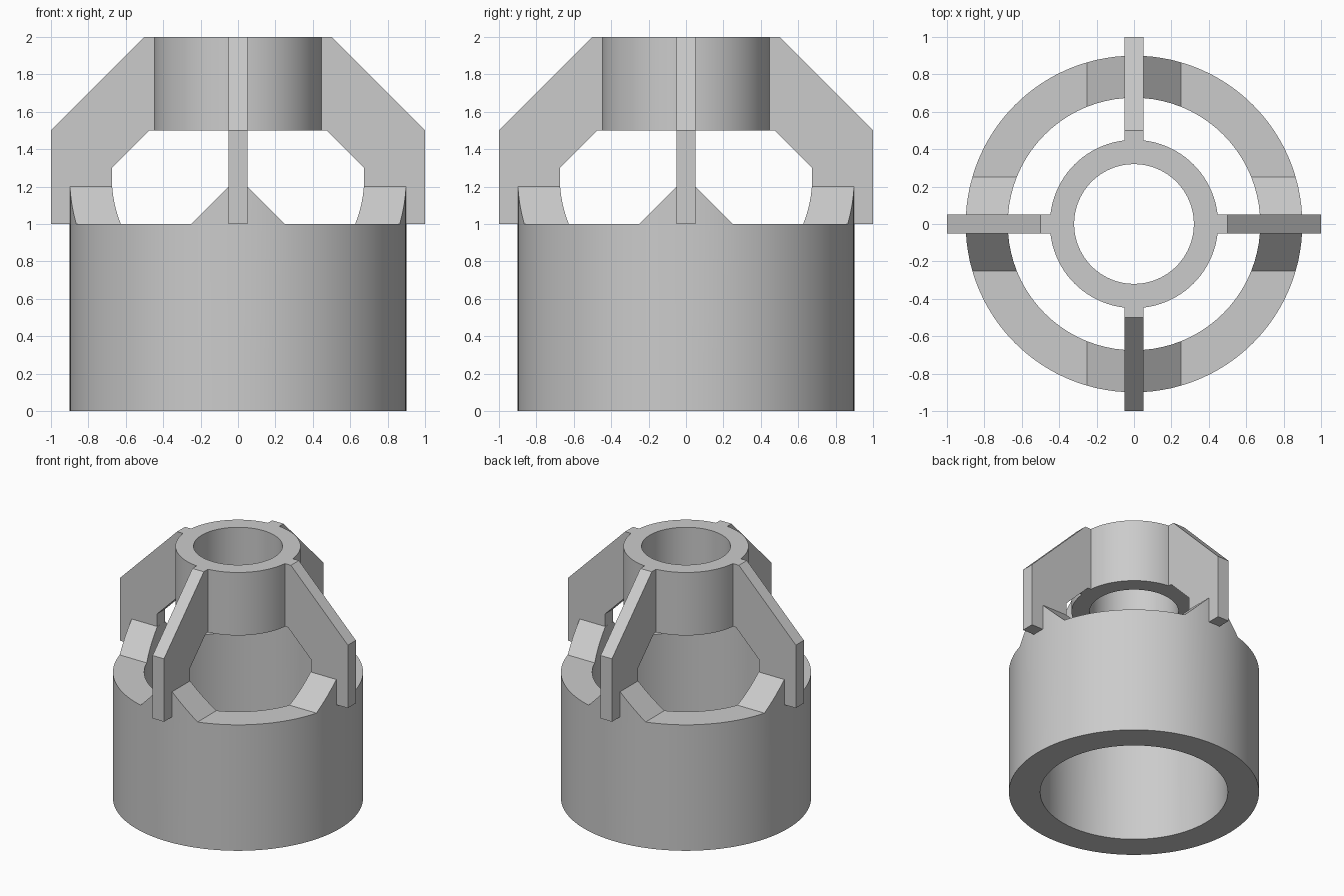
import bpy
import bmesh
from math import asin, sin, cos, pi
from mathutils import Matrix

cube = bpy.data.objects.get("Cube")
if cube:
    bpy.data.objects.remove(cube, do_unlink=True)

grey = bpy.data.materials.new("light_grey")
grey.use_nodes = True
colour = (0.6, 0.6, 0.6, 1)
grey.diffuse_color = colour
grey.node_tree.nodes["Principled BSDF"].inputs["Base Color"].default_value = colour

R_OUT, R_IN = 0.9, 0.675      # body tube
HUB_OUT, HUB_IN = 0.45, 0.32  # upper ring
HALF = 0.05                   # half rib thickness
FOOT = 0.25                   # half width of a gusset at its base


def finish(bm, name, smooth=False):
    bmesh.ops.recalc_face_normals(bm, faces=bm.faces)
    mesh = bpy.data.meshes.new(name)
    bm.to_mesh(mesh)
    bm.free()
    mesh.materials.append(grey)
    obj = bpy.data.objects.new(name, mesh)
    bpy.context.collection.objects.link(obj)
    if smooth:
        bpy.ops.object.select_all(action="DESELECT")
        obj.select_set(True)
        bpy.context.view_layer.objects.active = obj
        bpy.ops.object.shade_smooth_by_angle(angle=pi / 6)
    return obj


def tube(name, r_out, r_in, z0, stations):
    """Ring wall; each station is (outer angle, inner angle, top height)."""
    bm = bmesh.new()
    loops = []
    for a, b, top in stations:
        corners = ((r_out, a, z0), (r_out, a, top), (r_in, b, top), (r_in, b, z0))
        loops.append([bm.verts.new((r * cos(t), r * sin(t), z)) for r, t, z in corners])
    for i, p in enumerate(loops):
        q = loops[(i + 1) % len(loops)]
        for k in range(4):
            m = (k + 1) % 4
            bm.faces.new((p[k], q[k], q[m], p[m]))
    return finish(bm, name, smooth=True)


# Body tube with four sloped gussets rising from its rim
offsets = [-FOOT + 0.05 * i for i in range(11)]
stations = []
for quarter in range(4):
    turn = quarter * pi / 2
    for t in offsets:
        top = 1 + min(FOOT - abs(t), FOOT - HALF)
        stations.append((turn + asin(t / R_OUT), turn + asin(t / R_IN), top))
    a, b = asin(FOOT / R_OUT), asin(FOOT / R_IN)
    steps = 20
    for i in range(1, steps):
        f = i / steps
        stations.append((turn + a + f * (pi / 2 - 2 * a),
                         turn + b + f * (pi / 2 - 2 * b), 1))
tube("body_tube", R_OUT, R_IN, 0, stations)

# Upper ring
segments = 96
angles = [2 * pi * i / segments for i in range(segments)]
tube("upper_ring", HUB_OUT, HUB_IN, 1.5, [(a, a, 2) for a in angles])

# Four ribs joining the ring to the body
profile = [(1, 1), (1, 1.5), (0.5, 2), (0.44, 2), (0.44, 1.5),
           (0.475, 1.5), (R_IN, 1.3), (R_IN, 1)]
for quarter, side in enumerate(("left", "back", "right", "front")):
    bm = bmesh.new()
    face = bm.faces.new([bm.verts.new((r, -HALF, z)) for r, z in profile])
    extruded = bmesh.ops.extrude_face_region(bm, geom=[face])["geom"]
    moved = [g for g in extruded if isinstance(g, bmesh.types.BMVert)]
    bmesh.ops.translate(bm, verts=moved, vec=(0, 2 * HALF, 0))
    bmesh.ops.rotate(bm, verts=bm.verts, cent=(0, 0, 0),
                     matrix=Matrix.Rotation(quarter * pi / 2, 3, "Z"))
    finish(bm, side + "_rib")
